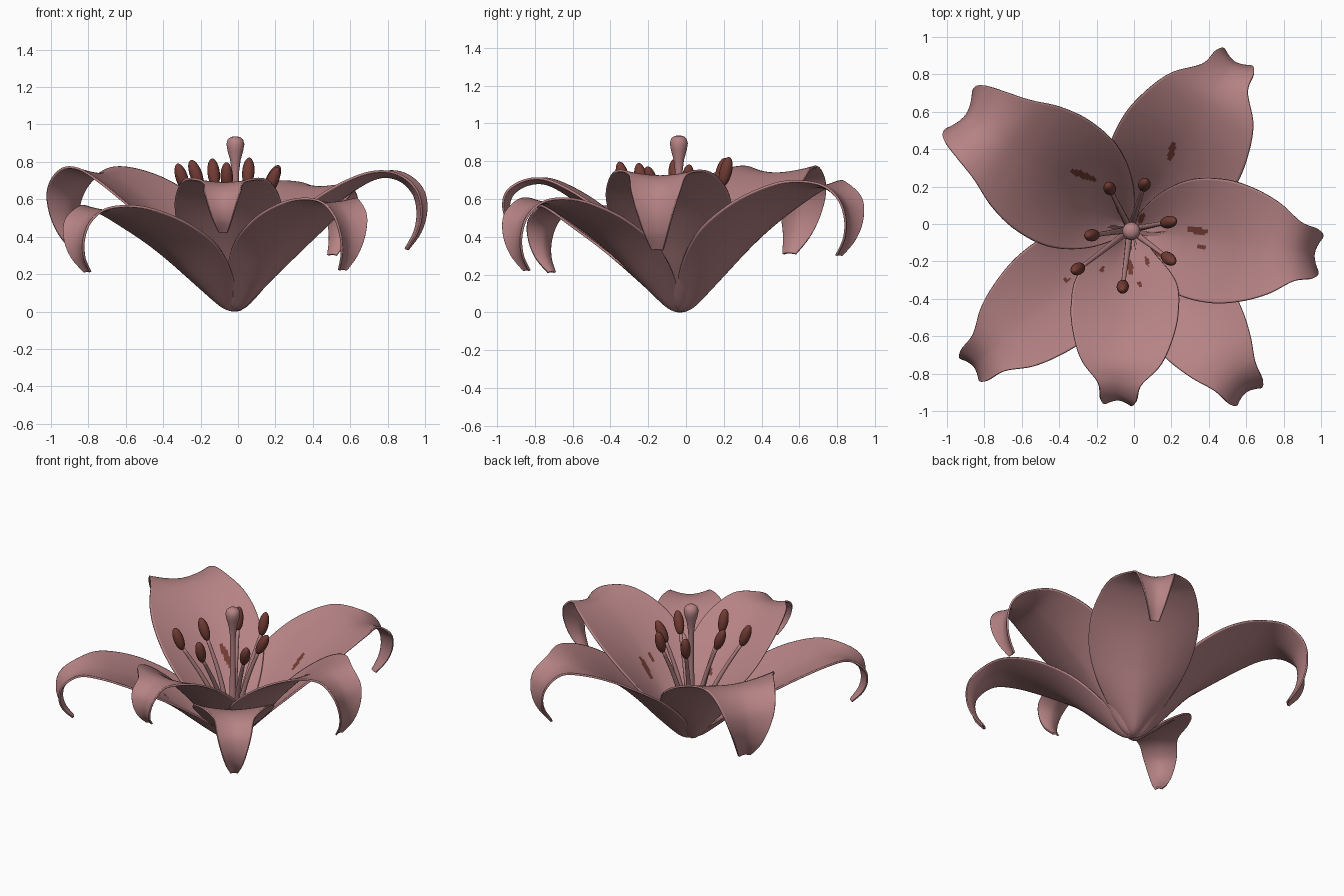
import bpy, math
from mathutils import Vector

if "Cube" in bpy.data.objects:
    bpy.data.objects.remove(bpy.data.objects["Cube"])

CX, CY = -0.02, -0.03  # flower axis


def material(name, rgb):
    m = bpy.data.materials.new(name)
    m.diffuse_color = (*rgb, 1)
    m.use_nodes = True
    m.node_tree.nodes["Principled BSDF"].inputs["Base Color"].default_value = m.diffuse_color
    return m


pink = material("dusty_pink", (0.465, 0.225, 0.232))
brown = material("red_brown", (0.17, 0.045, 0.035))


def spline(pts, t):
    """Catmull-Rom through equally spaced tuples, t in 0..1."""
    n = len(pts) - 1
    i = min(int(t * n), n - 1)
    f = t * n - i
    p = [pts[max(0, min(n, i + k))] for k in (-1, 0, 1, 2)]
    return [0.5 * (2 * b + (c - a) * f + (2 * a - 5 * b + 4 * c - d) * f * f
                   + (3 * b - a - 3 * c + d) * f ** 3) for a, b, c, d in zip(*p)]


def make(name, verts, faces, mats):
    me = bpy.data.meshes.new(name)
    me.from_pydata(verts, [], faces)
    for m in mats:
        me.materials.append(m)
    me.polygons.foreach_set("use_smooth", [True] * len(me.polygons))
    ob = bpy.data.objects.new(name, me)
    bpy.context.collection.objects.link(ob)
    return ob


# Petal midline: reach, height, half width, channel depth (fractions)
RISE = [(0.0, 0.0, 0.10, 0.0), (0.07, 0.04, 0.24, 0.18), (0.20, 0.25, 0.62, 0.30),
        (0.35, 0.52, 0.92, 0.29), (0.50, 0.75, 1.0, 0.20), (0.64, 0.91, 0.92, 0.13),
        (0.77, 1.0, 0.74, 0.09)]
CURL = [(0.88, 0.97, 0.56, 0.12), (0.96, 0.78, 0.46, 0.14), (0.985, 0.52, 0.34, 0.12),
        (0.97, 0.25, 0.22, 0.08), (0.92, 0.0, 0.10, 0.03)]

# Speckles in plan: x, y, half length, half width, angle
SPOTS = [(-0.27, 0.26, 0.08, 0.018, -22), (0.20, 0.39, 0.05, 0.018, 80),
         (0.34, -0.035, 0.06, 0.018, -10), (0.36, -0.125, 0.03, 0.012, -5),
         (-0.02, -0.23, 0.045, 0.015, 95), (0.07, -0.20, 0.025, 0.012, 110),
         (0.03, -0.32, 0.015, 0.012, 0), (-0.17, -0.24, 0.018, 0.012, 60),
         (-0.36, -0.30, 0.015, 0.012, 0), (0.13, -0.155, 0.03, 0.012, -40),
         (0.04, 0.03, 0.03, 0.015, 70)]


def speckled(c):
    for x, y, a, b, ang in SPOTS:
        ca, sa = math.cos(math.radians(ang)), math.sin(math.radians(ang))
        dx, dy = c.x - x, c.y - y
        if ((dx * ca + dy * sa) / a) ** 2 + ((dy * ca - dx * sa) / b) ** 2 < 1:
            return True
    return False


def petal(name, ang, reach, width, top, tip, lift, base_w=1.0, tip_w=1.0):
    pts = [(r * reach, z * top, w * width * (base_w if r < 0.3 else 1), k * width)
           for r, z, w, k in RISE]
    pts += [(r * reach, tip + (top - tip) * z, w * width * tip_w, k * width * tip_w)
            for r, z, w, k in CURL]
    nu, nv = 110, 60
    ca, sa = math.cos(math.radians(ang)), math.sin(math.radians(ang))
    verts = []
    for i in range(nu + 1):
        t = i / nu
        r, z, w, k = spline(pts, t)
        r0, z0 = spline(pts, max(0, t - 0.01))[:2]
        r1, z1 = spline(pts, min(1, t + 0.01))[:2]
        d = math.hypot(r1 - r0, z1 - z0)
        nr, nz = -(z1 - z0) / d, (r1 - r0) / d
        for j in range(nv + 1):
            u = 2 * j / nv - 1
            h = k * abs(u) ** 1.7
            rr, zz = r + nr * h, z + nz * h + 0.012 + lift * min(1, 4 * t)
            v = w * u
            verts.append((CX + rr * ca - v * sa, CY + rr * sa + v * ca, max(zz, 0.012)))
    m = nv + 1
    faces = [(i * m + j, (i + 1) * m + j, (i + 1) * m + j + 1, i * m + j + 1)
             for i in range(nu) for j in range(nv)]
    ob = make(name, verts, faces, [pink, brown, pink])
    for p in ob.data.polygons:  # speckles on the inner face only
        if p.center.z < 0.6 and speckled(p.center):
            p.material_index = 1
    s = ob.modifiers.new("thickness", "SOLIDIFY")
    s.thickness = 0.012
    s.offset = -1
    s.material_offset = 2


petal("petal_back_left", 145, 1.09, 0.35, 0.715, 0.29, 0.01, 1, 1.1)
petal("petal_back_right", 58, 1.075, 0.35, 0.655, 0.29, 0.0, 1, 0.72)
petal("petal_right", -7.5, 1.01, 0.33, 0.70, 0.31, 0.01, 1, 0.85)
petal("petal_front_right", -54.5, 1.085, 0.26, 0.57, 0.21, 0.0, 1, 0.9)
petal("petal_front", -94, 0.93, 0.285, 0.665, 0.40, 0.01, 0.78, 0.72)
petal("petal_front_left", 221, 1.13, 0.285, 0.53, 0.20, 0.0, 1, 0.8)


def tube(name, path, mat, sides=14):
    """Round body along (point, radius) pairs, closed at both ends."""
    verts, faces = [], []
    for i, (p, r) in enumerate(path):
        d = (path[min(i + 1, len(path) - 1)][0] - path[max(i - 1, 0)][0]).normalized()
        a = d.cross(Vector((0, 1, 0))).normalized()
        b = d.cross(a)
        for j in range(sides):
            q = 2 * math.pi * j / sides
            verts.append(p + (a * math.cos(q) + b * math.sin(q)) * r)
    for i in range(len(path) - 1):
        for j in range(sides):
            k = (j + 1) % sides
            faces.append((i * sides + j, i * sides + k, (i + 1) * sides + k, (i + 1) * sides + j))
    n = len(verts)
    faces += [tuple(range(sides))[::-1], tuple(range(n - sides, n))]
    return make(name, verts, faces, [mat])


# Pistil with swollen stigma
PISTIL = [(0.03, 0.05), (0.15, 0.035), (0.3, 0.023), (0.6, 0.017), (0.74, 0.019), (0.81, 0.028),
          (0.86, 0.042), (0.895, 0.048), (0.92, 0.041), (0.933, 0.025), (0.937, 0.004)]
tube("pistil", [(Vector((CX + 0.006, CY - 0.008, z)), r) for z, r in PISTIL], pink, 24)

# Stamens: curved filament with an oval anther
ANTHERS = [(-0.13, 0.19, 0.74), (0.055, 0.21, 0.745), (0.185, 0.01, 0.71), (0.185, -0.185, 0.70),
           (-0.06, -0.335, 0.72), (-0.30, -0.24, 0.715), (-0.225, -0.06, 0.735)]
for n, (x, y, z) in enumerate(ANTHERS, 1):
    c = Vector((x, y, z))
    out = Vector((x - CX, y - CY, 0)).normalized()
    axis = Vector((0, 0, 1)) + out * (0.5 if n in (3, 4) else 0.25)
    if x < -0.2:
        axis.x -= 0.12
    axis.normalize()
    start = Vector((CX, CY, 0.06)) + out * 0.03
    end = c - axis * 0.05
    path = []
    for i in range(13):
        t = i / 12
        p = start.lerp(end, t)
        p -= out * 0.03 * math.sin(math.pi * t)
        path.append((p, 0.020 - 0.009 * t))
    tube(f"filament_{n}", path, pink, 10)
    body = [(c + axis * -0.08 * math.cos(math.pi * i / 12),
             0.033 * max(0.05, math.sin(math.pi * i / 12))) for i in range(13)]
    tube(f"anther_{n}", body, brown, 16)
